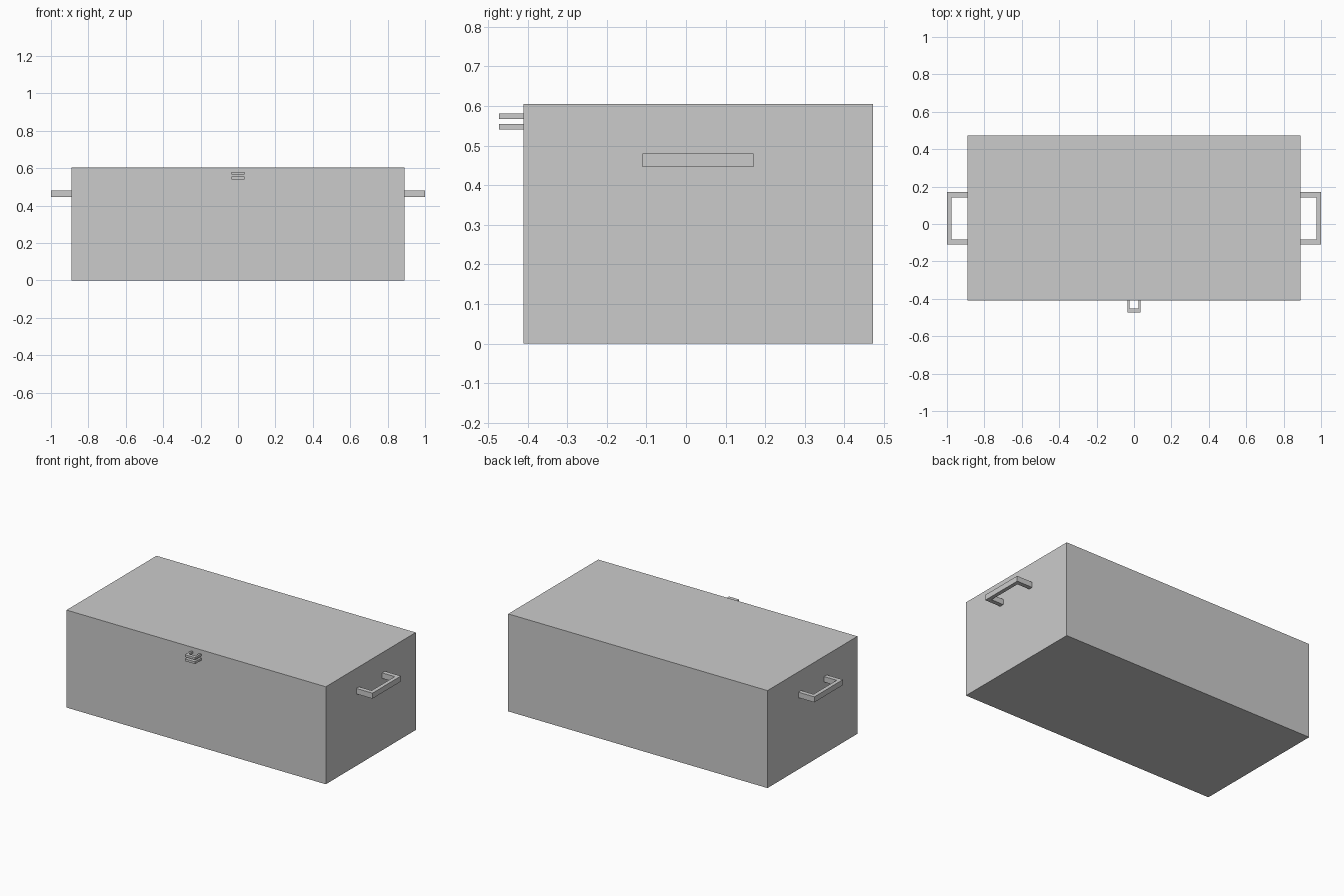
import bpy
import bmesh

if "Cube" in bpy.data.objects:
    bpy.data.objects.remove(bpy.data.objects["Cube"])


def prism(name, profile, z0, z1):
    """Extrude a flat XY outline from z0 to z1."""
    bm = bmesh.new()
    face = bm.faces.new([bm.verts.new((x, y, z0)) for x, y in profile])
    ext = bmesh.ops.extrude_face_region(bm, geom=[face])
    top = [v for v in ext["geom"] if isinstance(v, bmesh.types.BMVert)]
    bmesh.ops.translate(bm, verts=top, vec=(0, 0, z1 - z0))
    bmesh.ops.recalc_face_normals(bm, faces=bm.faces)
    mesh = bpy.data.meshes.new(name)
    bm.to_mesh(mesh)
    bm.free()
    obj = bpy.data.objects.new(name, mesh)
    bpy.context.collection.objects.link(obj)
    return obj


def u_profile(half, depth, leg, bar):
    """U outline: legs start at v = 0, cross bar ends at v = depth."""
    return [(-half, 0), (-half, depth), (half, depth), (half, 0),
            (half - leg, 0), (half - leg, depth - bar),
            (-half + leg, depth - bar), (-half + leg, 0)]


HALF_X, FRONT, BACK, HEIGHT = 0.89, -0.41, 0.472, 0.605
MID_Y = 0.03

# Chest body
prism("chest_body", [(-HALF_X, FRONT), (HALF_X, FRONT),
                     (HALF_X, BACK), (-HALF_X, BACK)], 0, HEIGHT)

# Carrying handles on both ends
for side, label in ((-1, "left"), (1, "right")):
    outline = [(side * (HALF_X + v), MID_Y + u)
               for u, v in u_profile(0.14, 0.11, 0.027, 0.024)]
    prism(label + "_handle", outline, 0.446, 0.48)

# Pair of padlock loops on the front
for label, z in (("lower", 0.541), ("upper", 0.567)):
    outline = [(u, FRONT - v) for u, v in u_profile(0.035, 0.062, 0.012, 0.021)]
    prism(label + "_lock_loop", outline, z, z + 0.014)
